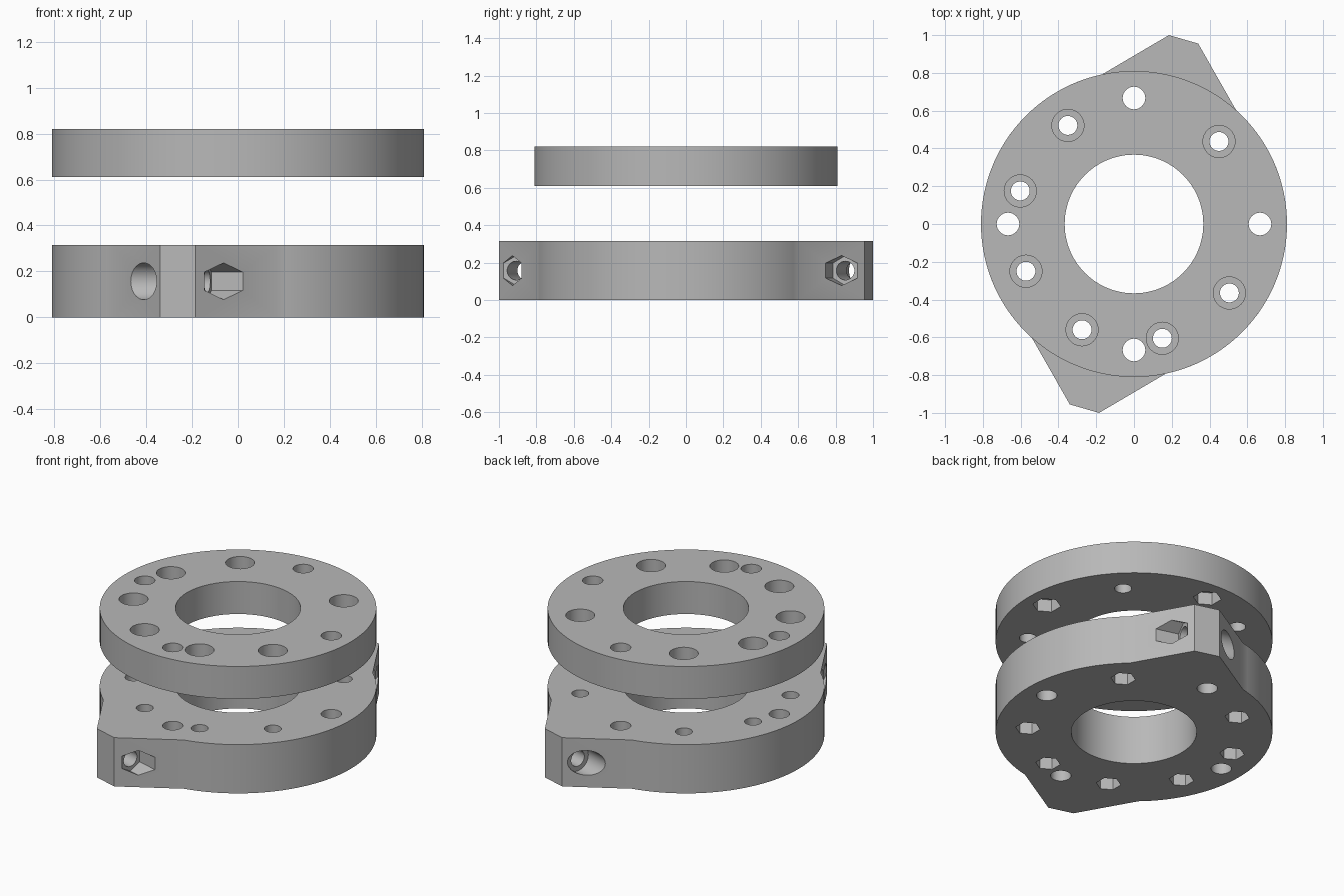
import bpy, bmesh, math
from mathutils import Vector, Matrix

if "Cube" in bpy.data.objects:
    bpy.data.objects.remove(bpy.data.objects["Cube"], do_unlink=True)

R, BORE = 0.81, 0.367            # disc radius and centre bore
LOW_TOP, UP_BOTTOM, UP_TOP = 0.315, 0.61, 0.82

GREY = (0.48, 0.48, 0.48, 1)
grey = bpy.data.materials.new("grey plastic")
grey.use_nodes = True
grey.diffuse_color = GREY
grey.node_tree.nodes["Principled BSDF"].inputs["Base Color"].default_value = GREY

# Bolt positions
screws = [(0.45, 0.437), (-0.35, 0.522), (-0.602, 0.175), (-0.572, -0.25),
          (-0.275, -0.56), (0.15, -0.605), (0.505, -0.365)]
cardinals = [(0.667, 0), (0, 0.667), (-0.667, 0), (0, -0.667)]


def make_object(name, bm):
    bmesh.ops.recalc_face_normals(bm, faces=bm.faces)
    mesh = bpy.data.meshes.new(name)
    bm.to_mesh(mesh)
    bm.free()
    mesh.materials.append(grey)
    obj = bpy.data.objects.new(name, mesh)
    bpy.context.collection.objects.link(obj)
    return obj


def extrude_profile(name, points, z0, z1):
    bm = bmesh.new()
    face = bm.faces.new([bm.verts.new((x, y, z0)) for x, y in points])
    top = bmesh.ops.extrude_face_region(bm, geom=[face])["geom"]
    verts = [v for v in top if isinstance(v, bmesh.types.BMVert)]
    bmesh.ops.translate(bm, verts=verts, vec=(0, 0, z1 - z0))
    return make_object(name, bm)


def add_rod(bm, start, end, radius, sides=40):
    """Closed prism from start to end; six sides gives a nut pocket."""
    a, b = Vector(start), Vector(end)
    axis = (b - a).normalized()
    if abs(axis.z) > 0.9:
        side = Vector((0, 1, 0))
    else:
        side = Vector((0, 0, 1))
    other = axis.cross(side)
    frame = Matrix((side, other, axis)).transposed().to_4x4()
    bmesh.ops.create_cone(bm, cap_ends=True, segments=sides, radius1=radius,
                          radius2=radius, depth=(b - a).length,
                          matrix=Matrix.Translation((a + b) / 2) @ frame
                          @ Matrix.Rotation(math.pi / 2, 4, "Z") if sides != 6 else
                          Matrix.Translation((a + b) / 2) @ frame @ hex_turn())


def hex_turn():
    # Put a hexagon corner on the frame's first axis
    bm = bmesh.new()
    v = bmesh.ops.create_circle(bm, segments=6, radius=1)["verts"][0].co.copy()
    bm.free()
    return Matrix.Rotation(-math.atan2(v.y, v.x), 4, "Z")


def cut(obj, bm):
    cutter = make_object("cutter", bm)
    cutter.hide_render = True
    mod = obj.modifiers.new("cut", "BOOLEAN")
    mod.operation, mod.solver, mod.object = "DIFFERENCE", "EXACT", cutter
    bpy.context.view_layer.objects.active = obj
    bpy.ops.object.modifier_apply(modifier=mod.name)
    bpy.data.objects.remove(cutter, do_unlink=True)


def finish(obj):
    bpy.ops.object.select_all(action="DESELECT")
    obj.select_set(True)
    bpy.context.view_layer.objects.active = obj
    bpy.ops.object.shade_smooth_by_angle(angle=math.radians(25))


def arc(start, end, steps):
    return [(R * math.cos(t), R * math.sin(t)) for t in
            (math.radians(start + (end - start) * i / steps) for i in range(steps + 1))]


def vertical_bores(bm, z0, z1):
    add_rod(bm, (0, 0, z0), (0, 0, z1), BORE, 96)
    for x, y in screws:
        add_rod(bm, (x, y, z0), (x, y, z1), 0.05)
    for x, y in cardinals:
        add_rod(bm, (x, y, z0), (x, y, z1), 0.06)


# Upper disc: round head recesses on top, hexagonal recesses underneath
upper = extrude_profile("upper_disc", arc(0, 357, 119), UP_BOTTOM, UP_TOP)
bm = bmesh.new()
vertical_bores(bm, UP_BOTTOM - 0.1, UP_TOP + 0.1)
cut(upper, bm)
bm = bmesh.new()
for x, y in screws:
    add_rod(bm, (x, y, UP_TOP - 0.1), (x, y, UP_TOP + 0.1), 0.085)
for x, y in cardinals:
    add_rod(bm, (x, y, UP_BOTTOM - 0.1), (x, y, UP_BOTTOM + 0.08), 0.083, 6)
cut(upper, bm)
finish(upper)

# Lower clamp: disc with two pointed lugs
outline = (arc(102, 228.2, 42) + [(-0.34, -0.955), (-0.185, -1)]
           + arc(282, 408.2, 42) + [(0.34, 0.955), (0.185, 1)])
lower = extrude_profile("lower_clamp", outline, 0, LOW_TOP)
axis = Vector((math.cos(math.radians(15.5)), -math.sin(math.radians(15.5)), 0))
lugs = [Vector((s * 0.235, s * 0.88, LOW_TOP / 2)) for s in (1, -1)]
bm = bmesh.new()
vertical_bores(bm, -0.1, LOW_TOP + 0.1)
for c in lugs:
    add_rod(bm, c - axis * 0.4, c + axis * 0.4, 0.05)
cut(lower, bm)

# Nut recesses below, plus head and nut recesses on the lugs
bm = bmesh.new()
for x, y in screws:
    add_rod(bm, (x, y, -0.1), (x, y, 0.08), 0.073, 6)
for c in lugs:
    add_rod(bm, c - axis * 0.1, c - axis * 0.45, 0.08)
    add_rod(bm, c + axis * 0.105, c + axis * 0.45, 0.08, 6)
cut(lower, bm)
finish(lower)
